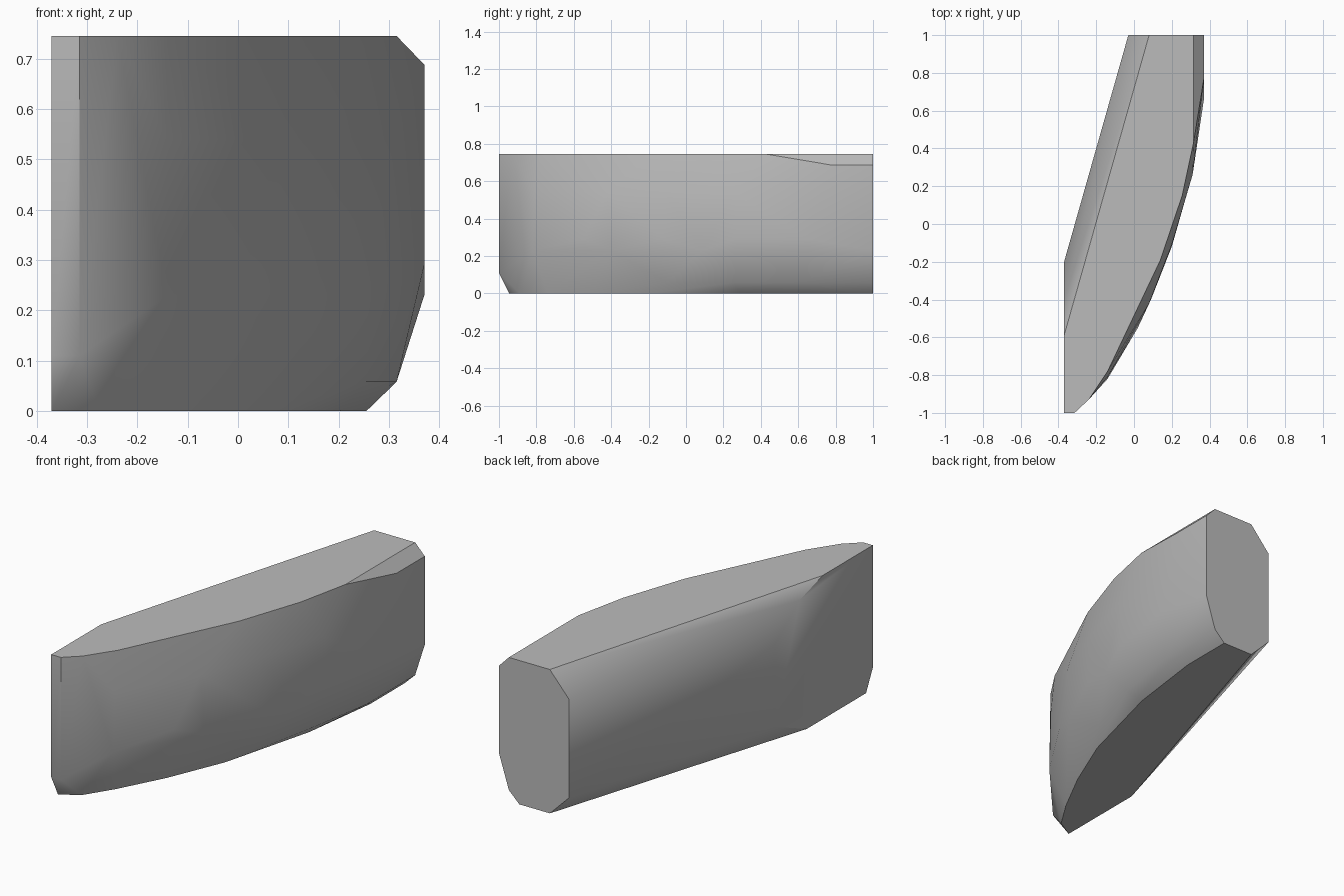
import bpy
import bmesh
import math

old = bpy.data.objects.get("Cube")
if old:
    bpy.data.objects.remove(old, do_unlink=True)

# Stone colour
stone = bpy.data.materials.new("stone grey")
stone.use_nodes = True
colour = (0.5, 0.5, 0.5, 1.0)
stone.diffuse_color = colour
stone.node_tree.nodes["Principled BSDF"].inputs["Base Color"].default_value = colour

# Horizontal outlines of the block: height, then (x, y) points
levels = [
    # flat base
    (0.0, [(-.37, -.945), (-.37, -.46), (.08, 1), (.255, 1), (.255, .72),
           (.2, .3), (.07, -.2), (-.055, -.5), (-.18, -.74), (-.275, -.89)]),
    # lower bevel
    (0.058, [(.315, 1), (.315, .61), (.255, .25), (.14, -.1)]),
    (0.11, [(-.37, -1), (-.315, -1), (-.03, 1), (-.37, -.2)]),
    # bulging outer wall
    (0.23, [(.37, 1), (.26, .09), (.09, -.4), (-.14, -.82)]),
    (0.29, [(.37, .66), (.31, .26), (.2, -.12), (.02, -.55)]),
    (0.54, [(-.37, -.2), (.31, .26), (.2, -.11), (.08, -.42), (-.14, -.81)]),
    # upper bevel
    (0.62, [(-.03, 1)]),
    (0.688, [(.37, 1), (.37, .77), (-.37, -.4)]),
    # flat top
    (0.745, [(-.37, -1), (-.37, -.59), (.08, 1), (.315, 1), (.315, .43),
             (.255, .15), (.14, -.19), (0, -.48), (-.14, -.78),
             (-.24, -.93), (-.315, -1)]),
]

# Wrap the outlines in one convex skin, then merge the flat areas
bm = bmesh.new()
for z, outline in levels:
    for x, y in outline:
        bm.verts.new((x, y, z))
hull = bmesh.ops.convex_hull(bm, input=bm.verts[:])
spare = {g for g in hull["geom_interior"] + hull["geom_unused"]
         if isinstance(g, bmesh.types.BMVert)}
bmesh.ops.delete(bm, geom=list(spare), context='VERTS')
bmesh.ops.dissolve_limit(bm, angle_limit=math.radians(1),
                         verts=bm.verts[:], edges=bm.edges[:])
bmesh.ops.recalc_face_normals(bm, faces=bm.faces[:])

mesh = bpy.data.meshes.new("curved_block")
bm.to_mesh(mesh)
bm.free()
mesh.materials.append(stone)
block = bpy.data.objects.new("curved_block", mesh)
bpy.context.collection.objects.link(block)

# Smooth walls with crisp top, base and ends
bpy.ops.object.select_all(action='DESELECT')
block.select_set(True)
bpy.context.view_layer.objects.active = block
bpy.ops.object.shade_smooth_by_angle(angle=math.radians(35))
